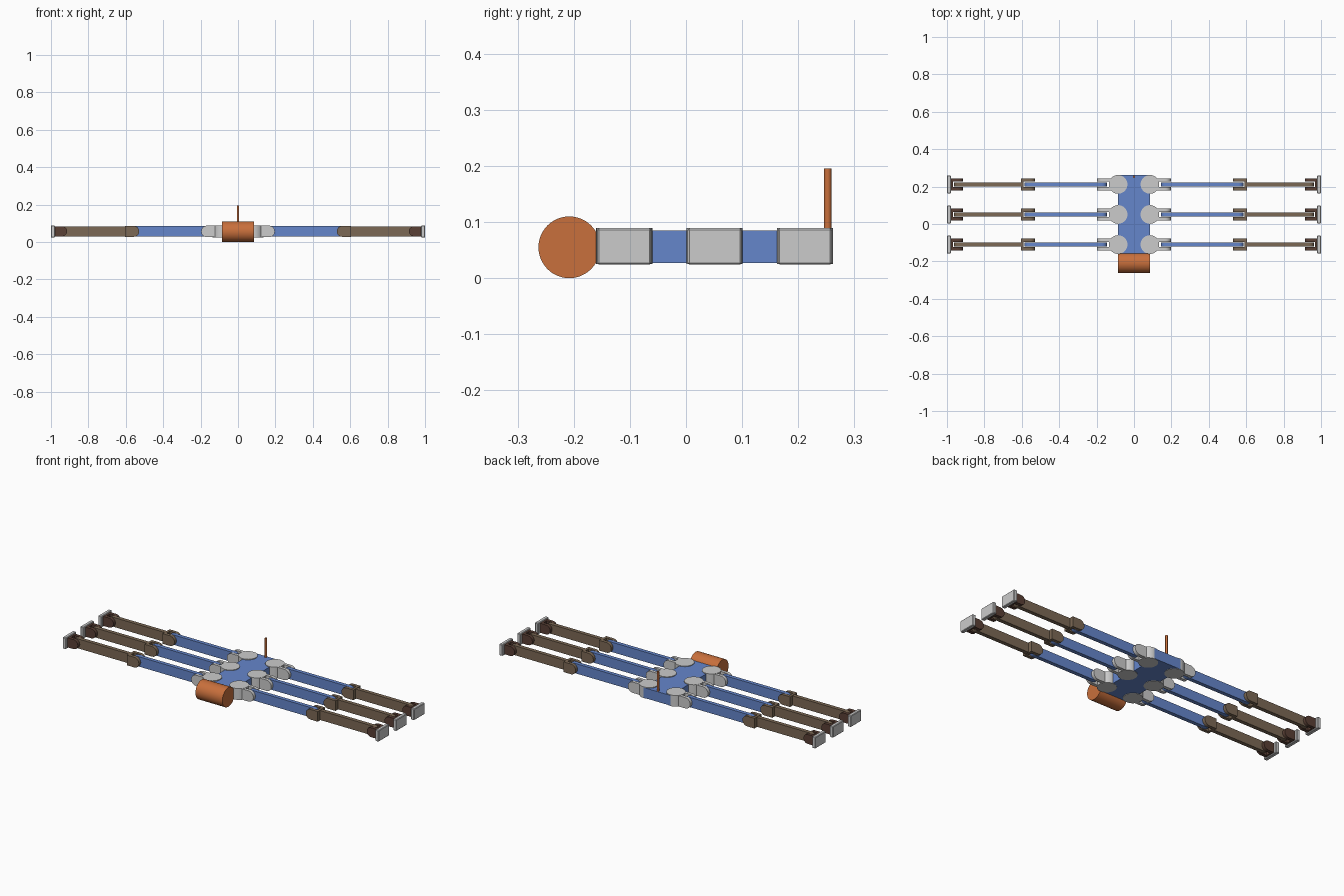
import bpy, bmesh, math
from mathutils import Matrix

if "Cube" in bpy.data.objects:
    bpy.data.objects.remove(bpy.data.objects["Cube"])

ZC = 0.057                      # common mid height of legs and body


def material(name, rgb):
    m = bpy.data.materials.new(name)
    m.diffuse_color = (*rgb, 1)
    m.use_nodes = True
    m.node_tree.nodes["Principled BSDF"].inputs["Base Color"].default_value = m.diffuse_color
    return m


BLUE = material("blue", (0.13, 0.24, 0.6))
ORANGE = material("orange", (0.58, 0.16, 0.045))
BROWN = material("brown", (0.2, 0.14, 0.09))
DARK = material("dark_brown", (0.1, 0.05, 0.035))


def finish(name, bm, mat=None, smooth=False):
    bmesh.ops.recalc_face_normals(bm, faces=bm.faces)
    me = bpy.data.meshes.new(name)
    bm.to_mesh(me)
    bm.free()
    ob = bpy.data.objects.new(name, me)
    bpy.context.collection.objects.link(ob)
    if mat:
        me.materials.append(mat)
    if smooth:
        bpy.ops.object.select_all(action='DESELECT')
        ob.select_set(True)
        bpy.context.view_layer.objects.active = ob
        bpy.ops.object.shade_smooth_by_angle(angle=math.radians(35))
    return ob


def add_box(bm, x0, x1, y0, y1, z0, z1):
    mat = Matrix.Translation(((x0 + x1) / 2, (y0 + y1) / 2, (z0 + z1) / 2))
    mat = mat @ Matrix.Diagonal((abs(x1 - x0), y1 - y0, z1 - z0, 1))
    return bmesh.ops.create_cube(bm, size=1, matrix=mat)


def add_cyl(bm, r, depth, matrix, seg=40):
    bmesh.ops.create_cone(bm, cap_ends=True, segments=seg, radius1=r, radius2=r,
                          depth=depth, matrix=matrix)


def add_plate(bm, s, x0, x1, y0, y1, h, round0=False, round1=False, n=10):
    """Upright plate in XZ, optionally with half-round ends, extruded along y."""
    pts = []
    for x, rounded, d in ((x0, round0, -1), (x1, round1, 1)):
        if rounded:
            for i in range(n + 1):
                a = d * (-math.pi / 2 + math.pi * i / n)
                pts.append((x - d * h + d * h * math.cos(a), h * math.sin(a) * 1.0))
        else:
            pts += [(x, -d * h), (x, d * h)]
    rows = [[bm.verts.new((s * x, y, ZC + z)) for x, z in pts] for y in (y0, y1)]
    bm.faces.new(rows[0])
    bm.faces.new(rows[1])
    for i in range(len(pts)):
        j = (i + 1) % len(pts)
        bm.faces.new((rows[0][i], rows[0][j], rows[1][j], rows[1][i]))


def add_fork(bm, s, y, tip, root, back, h):
    """Two rounded prongs reaching to tip, joined by a block from root to back."""
    for a, b in ((-0.032, -0.014), (0.014, 0.032)):
        if tip < root:
            add_plate(bm, s, tip, root, y + a, y + b, h, round0=True)
        else:
            add_plate(bm, s, root, tip, y + a, y + b, h, round1=True)
    add_plate(bm, s, min(root, back), max(root, back), y - 0.032, y + 0.032, h)


# body slab
bm = bmesh.new()
add_box(bm, -0.085, 0.085, -0.158, 0.262, 0.027, 0.085)
finish("body", bm, BLUE)

# head drum across the front
bm = bmesh.new()
add_cyl(bm, 0.055, 0.17, Matrix.Translation((0, -0.208, 0.055)) @ Matrix.Rotation(math.pi / 2, 4, 'Y'), 48)
finish("head_drum", bm, ORANGE, True)

# rear antenna
bm = bmesh.new()
add_cyl(bm, 0.0065, 0.12, Matrix.Translation((0, 0.2525, 0.135)), 16)
finish("antenna", bm, ORANGE, True)

for row, y in (("front", -0.11), ("middle", 0.051), ("rear", 0.212)):
    for side, s in (("left", -1), ("right", 1)):
        tag = f"{row}_{side}_"

        # hip disc and its fork
        bm = bmesh.new()
        add_cyl(bm, 0.05, 0.064, Matrix.Translation((s * 0.085, y, ZC)))
        finish(tag + "hip_disc", bm, None, True)
        bm = bmesh.new()
        add_fork(bm, s, y, 0.197, 0.125, 0.09, 0.031)
        finish(tag + "hip_fork", bm, None, True)

        # upper leg
        bm = bmesh.new()
        add_plate(bm, s, 0.144, 0.586, y - 0.011, y + 0.011, 0.028, True, True)
        finish(tag + "upper_leg", bm, BLUE, True)

        # lower leg with knee fork
        bm = bmesh.new()
        add_fork(bm, s, y, 0.528, 0.59, 0.604, 0.029)
        add_plate(bm, s, 0.604, 0.962, y - 0.011, y + 0.011, 0.027, False, True)
        finish(tag + "lower_leg", bm, BROWN, True)

        # ankle fork
        bm = bmesh.new()
        add_fork(bm, s, y, 0.914, 0.968, 0.98, 0.027)
        finish(tag + "ankle_fork", bm, DARK, True)

        # foot pad
        bm = bmesh.new()
        add_box(bm, s * 0.979, s * 1.0, y - 0.048, y + 0.048, 0.024, 0.089)
        bmesh.ops.bevel(bm, geom=bm.edges[:], offset=0.003, segments=1, affect='EDGES')
        finish(tag + "foot_pad", bm)
